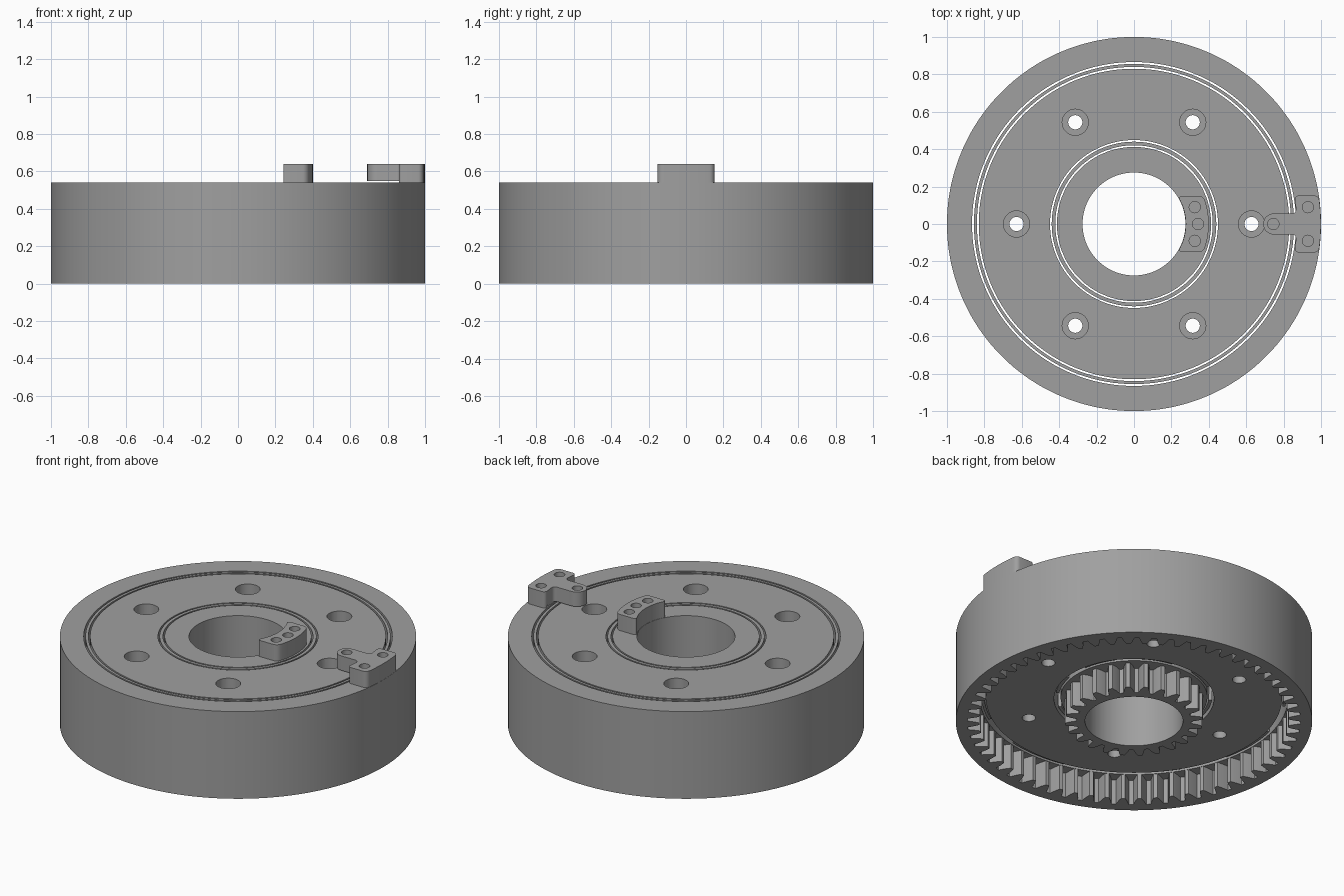
import bpy, bmesh, math
from math import sin, cos, asin, pi, tau

if "Cube" in bpy.data.objects:
    bpy.data.objects.remove(bpy.data.objects["Cube"])

steel = bpy.data.materials.new("steel_grey")
steel.diffuse_color = (0.35, 0.35, 0.35, 1)
steel.use_nodes = True
steel.node_tree.nodes["Principled BSDF"].inputs["Base Color"].default_value = steel.diffuse_color


def make(name, bm):
    bmesh.ops.recalc_face_normals(bm, faces=bm.faces)
    me = bpy.data.meshes.new(name)
    bm.to_mesh(me)
    bm.free()
    me.materials.append(steel)
    ob = bpy.data.objects.new(name, me)
    bpy.context.collection.objects.link(ob)
    return ob


def loft(bm, angles, rings, center=(0, 0), closed=True):
    """Turned solid; each ring is (radius, z), either may be a per-angle list."""
    loops = []
    for r, z in rings:
        loops.append([bm.verts.new((
            center[0] + (r[i] if isinstance(r, list) else r) * cos(a),
            center[1] + (r[i] if isinstance(r, list) else r) * sin(a),
            z[i] if isinstance(z, list) else z)) for i, a in enumerate(angles)])
    n = len(angles)
    for k in range(len(loops) if closed else len(loops) - 1):
        p, q = loops[k], loops[(k + 1) % len(loops)]
        for i in range(n):
            j = (i + 1) % n
            bm.faces.new((p[i], p[j], q[j], q[i]))
    if not closed:
        bm.faces.new(loops[0])
        bm.faces.new(loops[-1])


def turned(name, angles, rings):
    bm = bmesh.new()
    loft(bm, angles, rings)
    return make(name, bm)


def even(n):
    return [tau * i / n for i in range(n)]


def gear(teeth, tip, pitch, root):
    """Angles and radii of a toothed outline."""
    tooth = [(-.37, root), (-.25, pitch), (-.12, tip),
             (.12, tip), (.25, pitch), (.37, root)]
    pts = [((t + f) * tau / teeth, r) for t in range(teeth) for f, r in tooth]
    return [p[0] for p in pts], [p[1] for p in pts]


def arc(r, a0, a1, n, cx=0):
    return [(cx + r * cos(a0 + (a1 - a0) * i / n),
             r * sin(a0 + (a1 - a0) * i / n)) for i in range(n + 1)]


def prism(name, outline, z0, z1, fillet=0):
    bm = bmesh.new()
    base = bm.faces.new([bm.verts.new((x, y, z0)) for x, y in outline])
    ext = bmesh.ops.extrude_face_region(bm, geom=[base], use_keep_orig=True)
    bmesh.ops.translate(bm, vec=(0, 0, z1 - z0),
                        verts=[v for v in ext["geom"] if isinstance(v, bmesh.types.BMVert)])
    bmesh.ops.recalc_face_normals(bm, faces=bm.faces)
    if fillet:
        corners = [e for e in bm.edges
                   if abs(e.verts[0].co.z - e.verts[1].co.z) > .01
                   and e.calc_face_angle(0) > math.radians(40)]
        bmesh.ops.bevel(bm, geom=corners, offset=fillet, segments=5,
                        profile=.5, affect='EDGES')
    return make(name, bm)


def cut(ob, cutter):
    cutter.hide_render = True
    m = ob.modifiers.new("cut", 'BOOLEAN')
    m.operation, m.solver, m.object = 'DIFFERENCE', 'EXACT', cutter
    bpy.context.view_layer.objects.active = ob
    bpy.ops.object.modifier_apply(modifier=m.name)
    bpy.data.objects.remove(cutter)


def drills(centers, rings, n=32):
    bm = bmesh.new()
    for c in centers:
        loft(bm, even(n), rings, c, closed=False)
    return make("drill_cutter", bm)


TOP, FLOOR, LUG = .54, .145, .64

# Ring gear with internal teeth and a plain collar above them
ang, rad = gear(60, .868, .897, .936)
turned("ring_gear", ang, [(1, 0), (1, TOP), (.866, TOP), (.866, FLOOR + .01),
                          (rad, FLOOR + .01), (rad, 0)])

# Sun gear with hub
ang, rad = gear(24, .387, .359, .322)
turned("sun_gear", ang, [(.275, 0), (.275, TOP), (.412, TOP), (.412, FLOOR + .01),
                         (rad, FLOOR + .01), (rad, 0)])

# Planet carrier with six stepped pin holes
carrier = turned("carrier", even(180), [(.449, FLOOR), (.449, TOP), (.83, TOP), (.83, FLOOR)])
pins = [(.628 * cos(i * pi / 3), .628 * sin(i * pi / 3)) for i in range(6)]
cut(carrier, drills(pins, [(.038, 0), (.038, .27), (.07, .27), (.07, .7)]))

# Bearing cages in the two gaps, notched from below
for name, r0, r1, shift in (("inner_cage", .421, .440, 9), ("outer_cage", .840, .856, 0)):
    foot = [.34 if (i + shift) % 18 in range(6, 13) else FLOOR + .015 for i in range(144)]
    turned(name, even(144), [(r0, foot), (r0, TOP), (r1, TOP), (r1, foot)])

# Curved lug on the sun hub
a, b = asin(.15 / .277), asin(.15 / .40)
sun_lug = prism("sun_lug", arc(.40, -b, b, 8) + arc(.277, a, -a, 10), .53, LUG, .024)
cut(sun_lug, drills([(.325, .09), (.342, 0), (.325, -.09)], [(.03, .55), (.03, .7)]))

# T-shaped lug on the ring, its stem reaching over the carrier
a, b, c = asin(.152 / .999), asin(.152 / .87), asin(.056 / .87)
ring_lug = prism("ring_lug", arc(.999, -a, a, 8) + arc(.87, b, c, 2)
                 + arc(.056, pi / 2, 3 * pi / 2, 14, .747) + arc(.87, -c, -b, 2),
                 .53, LUG, .024)
cut(ring_lug, prism("stem_cutter", [(.6, -.13), (.866, -.13), (.866, .13), (.6, .13)], .5, .55))
cut(ring_lug, drills([(.93, .09), (.93, -.09), (.745, 0)], [(.03, .57), (.03, .7)]))

# Smooth round walls, keep machined edges sharp
for ob in bpy.context.collection.objects:
    ob.select_set(True)
    bpy.context.view_layer.objects.active = ob
bpy.ops.object.shade_smooth_by_angle(angle=math.radians(30))
